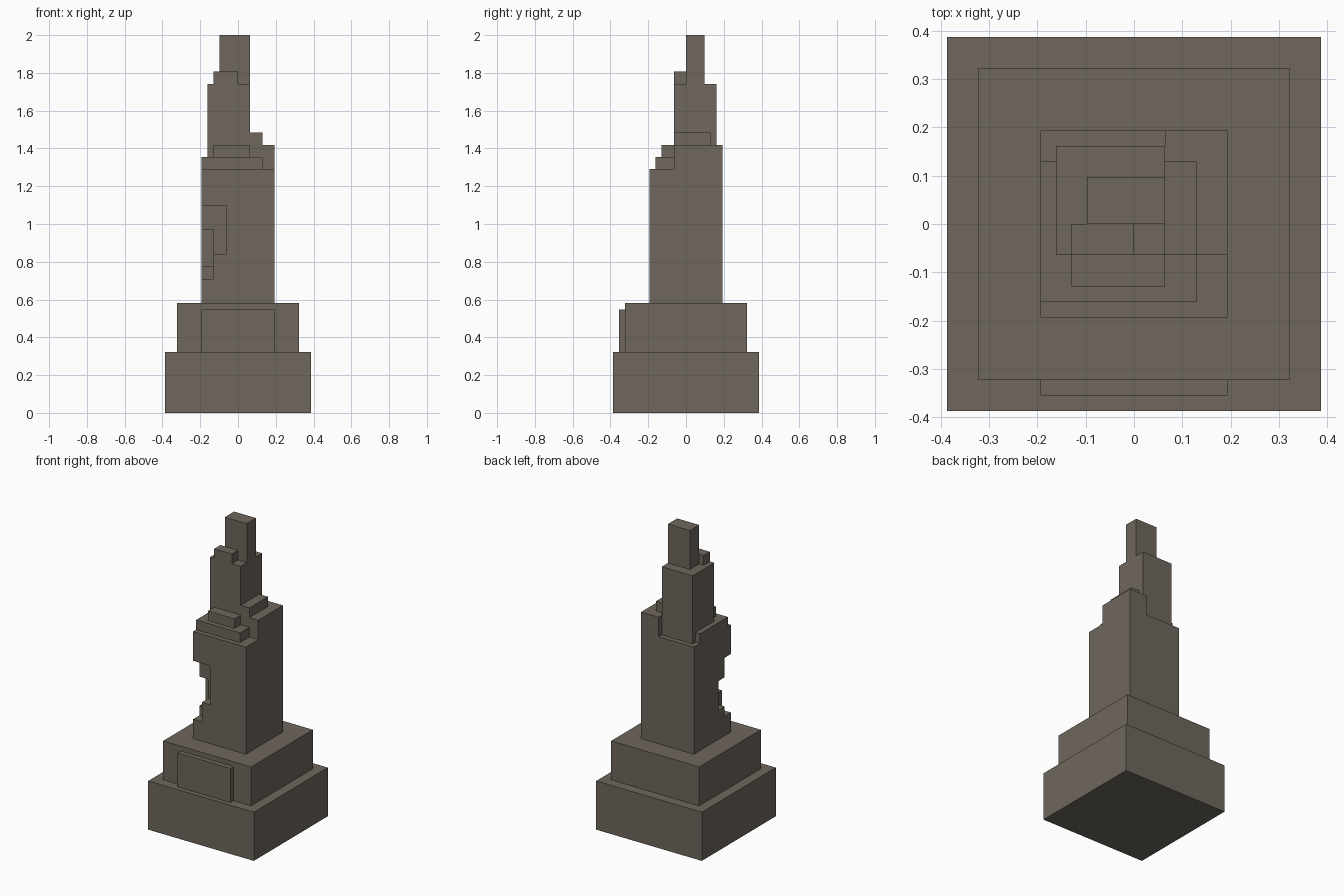
import bpy
import bmesh

if "Cube" in bpy.data.objects:
    bpy.data.objects.remove(bpy.data.objects["Cube"])

U = 2 / 62  # one building block; the tower is 62 blocks tall

stone = bpy.data.materials.new("grey_brown_stone")
stone.diffuse_color = (0.156, 0.136, 0.109, 1)
stone.use_nodes = True
stone.node_tree.nodes["Principled BSDF"].inputs["Base Color"].default_value = stone.diffuse_color


def block(name, x, y, z):
    """Box spanning the (min, max) block ranges on each axis."""
    bm = bmesh.new()
    bmesh.ops.create_cube(bm, size=1)
    for v in bm.verts:
        v.co = [U * (r[0] if c < 0 else r[1]) for c, r in zip(v.co, (x, y, z))]
    mesh = bpy.data.meshes.new(name)
    bm.to_mesh(mesh)
    bm.free()
    mesh.materials.append(stone)
    obj = bpy.data.objects.new(name, mesh)
    bpy.context.collection.objects.link(obj)
    return obj


def carve(obj, x, y, z):
    """Cut a box-shaped gap out of a part."""
    cutter = block("cutter", x, y, z)
    cutter.hide_render = True
    mod = obj.modifiers.new("gap", 'BOOLEAN')
    mod.operation = 'DIFFERENCE'
    mod.solver = 'EXACT'
    mod.object = cutter
    bpy.context.view_layer.objects.active = obj
    bpy.ops.object.modifier_apply(modifier=mod.name)
    bpy.data.objects.remove(cutter)


# Stepped pedestal with a front panel
block("pedestal_base", (-12, 12), (-12, 12), (0, 10))
block("pedestal_upper", (-10, 10), (-10, 10), (10, 18))
block("front_panel", (-6, 6), (-11, -10), (10, 17))

# Main shaft with the broken front-left corner
shaft = block("shaft", (-6, 6), (-6, 6), (18, 40))
carve(shaft, (-7, -2), (-7, -4), (26, 34))
carve(shaft, (-7, -4), (-7, -2), (24, 30))
carve(shaft, (-7, -4), (-7, -4), (22, 25))

# Ledges around the top of the shaft
block("front_ledge", (-6, 4), (-5, -2), (40, 42))
block("front_ledge_upper", (-4, 2), (-4, -2), (42, 44))
block("left_ledge", (-6, -5), (-2, 4), (40, 42))
block("right_ledge", (2, 6), (-2, 6), (40, 44))
block("right_ledge_upper", (2, 4), (-2, 4), (44, 46))

# Narrow upper tower and its peak
block("upper_tower", (-5, 2), (-2, 5), (40, 54))
block("tower_shoulder", (-4, 0), (-2, 0), (54, 56))
block("peak", (-3, 2), (0, 3), (54, 62))
